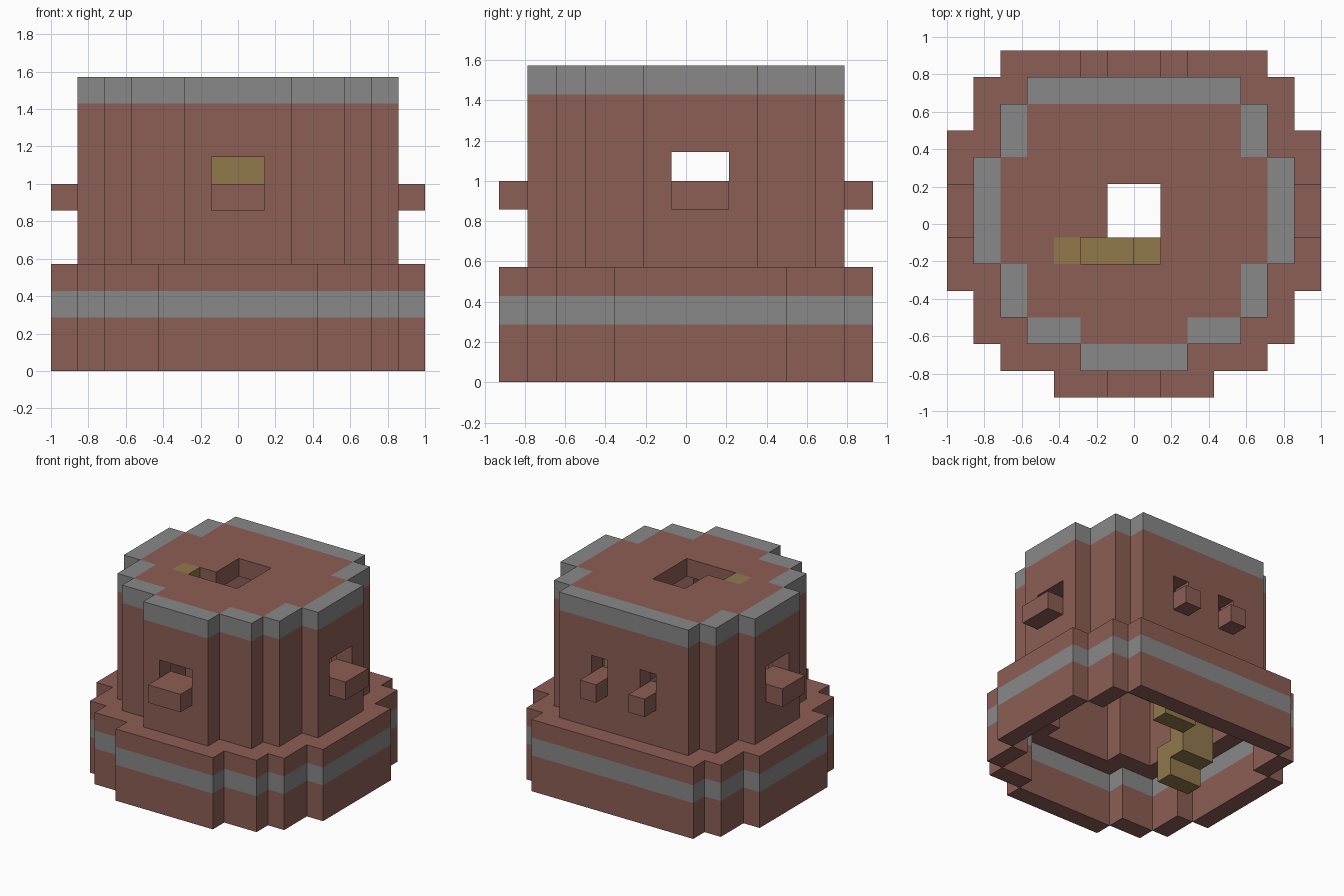
import bpy
import bmesh

cube = bpy.data.objects.get("Cube")
if cube:
    bpy.data.objects.remove(cube, do_unlink=True)

U = 1 / 7  # edge of one building block


def material(name, rgb):
    m = bpy.data.materials.new(name)
    m.use_nodes = True
    m.diffuse_color = (*rgb, 1)
    m.node_tree.nodes["Principled BSDF"].inputs["Base Color"].default_value = (*rgb, 1)
    return m


MATS = [material("brick_red", (0.262, 0.112, 0.089)),
        material("stone_grey", (0.246, 0.246, 0.246)),
        material("stair_wood", (0.29, 0.19, 0.073))]
RED, GREY, WOOD = range(3)
NEAR = [(1, 0), (-1, 0), (0, 1), (0, -1)]


def plan(half_widths, first_row=0):
    """Stepped round floor plan from the half width of each row."""
    return {(i, j) for j, w in enumerate(half_widths, first_row)
            for i in range(7 - w, 7 + w)}


def rim(cells):
    return {(i, j) for i, j in cells
            if any((i + a, j + b) not in cells for a, b in NEAR)}


blocks = {}  # block position -> (part name, colour)


def lay(part, cells, levels, colour):
    for k in levels:
        for i, j in cells:
            blocks[i, j, k] = (part, colour)


base = plan([3, 5] + [6] * 2 + [7] * 6 + [6] * 2 + [5])
tower = plan([2, 4, 5, 5] + [6] * 4 + [5, 5, 4], first_row=1)
tower_rim = rim(tower)

# Base: hollow wall, grey band and ledge up to the tower
lay("base", rim(base), range(2), RED)
lay("base", rim(base), [2], GREY)
lay("base", base - (tower - tower_rim), [3], RED)

# Tower: wall, grey crown and flat roof with a stair opening
opening = {(5, 5), (6, 5), (7, 5), (6, 6), (7, 6), (6, 7), (7, 7)}
lay("tower", tower_rim, range(4, 10), RED)
lay("tower", tower - opening, [10], RED)
lay("tower", tower_rim, [10], GREY)

# Windows, each with a sill block standing out below it
for i, j, out in [(6, 1, (0, -1)), (7, 1, (0, -1)), (5, 11, (0, 1)), (8, 11, (0, 1)),
                  (1, 6, (-1, 0)), (1, 7, (-1, 0)), (12, 6, (1, 0)), (12, 7, (1, 0))]:
    del blocks[i, j, 7]
    lay("window_sills", [(i + out[0], j + out[1])], [6], RED)

# Spiral stair: each tread two blocks long and two high, one level per tread
treads = [(3, 6), (3, 7), (5, 8), (7, 8), (9, 7), (9, 6), (7, 5), (5, 5)]
for k, (i, j) in enumerate(treads):
    lay("spiral_stair", [(i, j), (i + 1, j)], [k, k + 1], WOOD)
lay("spiral_stair", [(4, 5)], range(8, 11), WOOD)


def build(part):
    """Mesh of the exposed block sides of one part."""
    bm = bmesh.new()
    for cell, (owner, colour) in blocks.items():
        if owner != part:
            continue
        for axis in range(3):
            for side in (0, 1):
                beyond = list(cell)
                beyond[axis] += 2 * side - 1
                if tuple(beyond) in blocks:
                    continue
                corners = []
                for a, b in [(0, 0), (1, 0), (1, 1), (0, 1)]:
                    p = list(cell)
                    p[axis] += side
                    p[(axis + 1) % 3] += a
                    p[(axis + 2) % 3] += b
                    corners.append(bm.verts.new(((p[0] - 7) * U, (p[1] - 6.5) * U, p[2] * U)))
                face = bm.faces.new(corners if side else corners[::-1])
                face.material_index = colour
    bmesh.ops.remove_doubles(bm, verts=bm.verts[:], dist=0.001)
    mesh = bpy.data.meshes.new(part)
    bm.to_mesh(mesh)
    bm.free()
    for m in MATS:
        mesh.materials.append(m)
    bpy.context.collection.objects.link(bpy.data.objects.new(part, mesh))


for part in ("base", "tower", "window_sills", "spiral_stair"):
    build(part)
